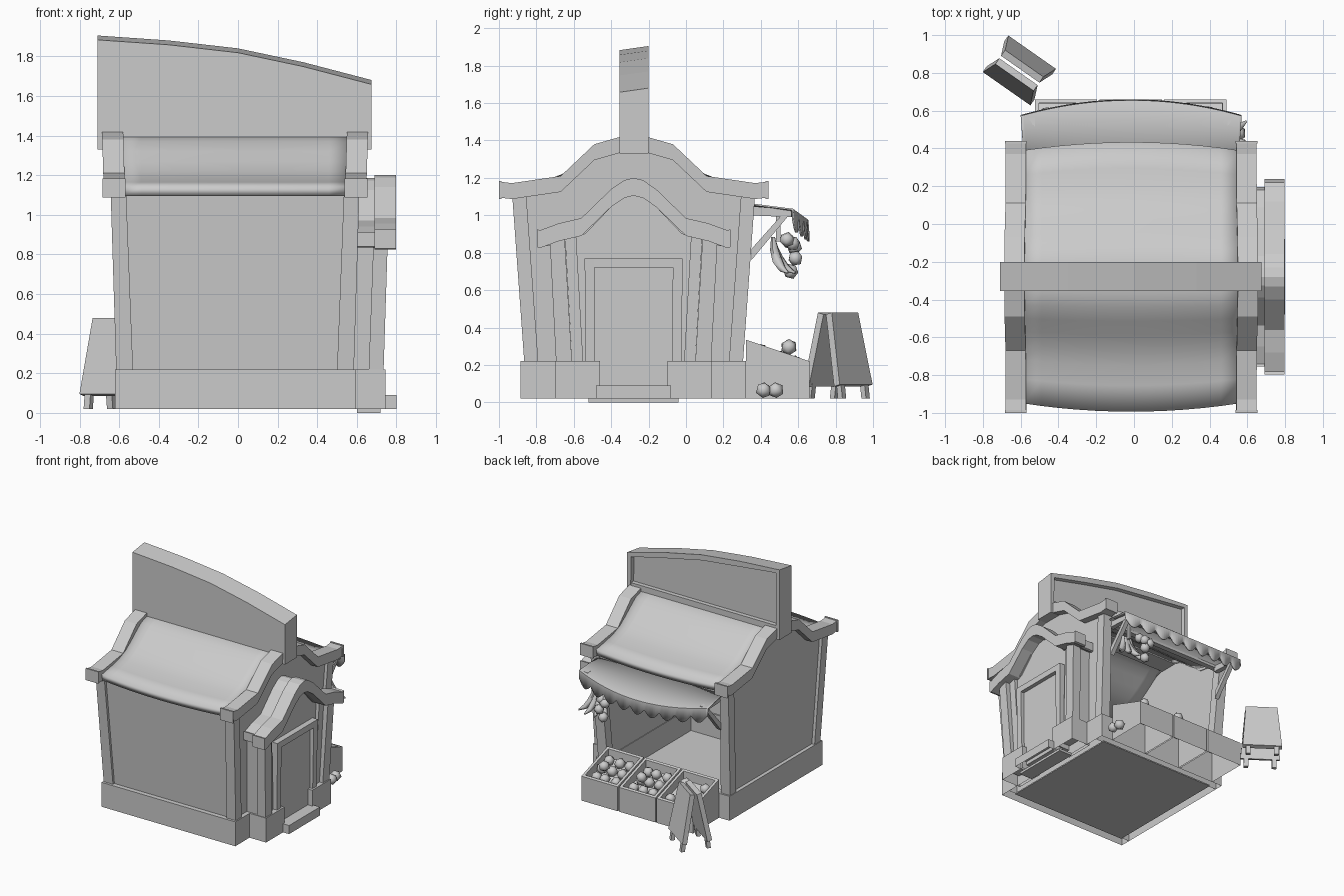
import bpy, bmesh, math, random
from mathutils import Vector, Matrix

if "Cube" in bpy.data.objects:
    bpy.data.objects.remove(bpy.data.objects["Cube"])

random.seed(4)
CX, CY = -0.015, -0.28          # centre of the house


def mesh(name, verts, faces, smooth=None):
    bm = bmesh.new()
    vs = [bm.verts.new(v) for v in verts]
    for f in faces:
        bm.faces.new([vs[i] for i in f])
    bmesh.ops.recalc_face_normals(bm, faces=bm.faces)
    me = bpy.data.meshes.new(name)
    bm.to_mesh(me)
    bm.free()
    ob = bpy.data.objects.new(name, me)
    bpy.context.collection.objects.link(ob)
    if smooth:
        bpy.ops.object.select_all(action='DESELECT')
        ob.select_set(True)
        bpy.context.view_layer.objects.active = ob
        bpy.ops.object.shade_smooth_by_angle(angle=math.radians(smooth))
    return ob


def prism(name, pts, x0, x1, fn=None):
    """Extrude a (y, z) outline from x0 to x1."""
    n = len(pts)
    v = [Vector((x, y, z)) for x in (x0, x1) for y, z in pts]
    if fn:
        v = [fn(p) for p in v]
    faces = [list(range(n)), list(range(n, 2 * n))]
    faces += [[i, (i + 1) % n, n + (i + 1) % n, n + i] for i in range(n)]
    return mesh(name, v, faces)


def frustum(name, a, b):
    """Box between two rectangles (x0, x1, y0, y1, z)."""
    v = [(r[i], r[j], r[4]) for r in (a, b) for i, j in ((0, 2), (1, 2), (1, 3), (0, 3))]
    return mesh(name, v, [(0, 1, 2, 3), (4, 5, 6, 7)] + [(i, (i + 1) % 4, 4 + (i + 1) % 4, 4 + i) for i in range(4)])


def box(name, x0, x1, y0, y1, z0, z1):
    return frustum(name, (x0, x1, y0, y1, z0), (x0, x1, y0, y1, z1))


def sheet(name, fn, nu, nv, thick, smooth):
    v = [fn(i / nu, j) for i in range(nu + 1) for j in range(nv + 1)]
    f = [(i * (nv + 1) + j, (i + 1) * (nv + 1) + j, (i + 1) * (nv + 1) + j + 1, i * (nv + 1) + j + 1)
         for i in range(nu) for j in range(nv)]
    ob = mesh(name, v, f, smooth)
    up = sum(p.normal.z * p.area for p in ob.data.polygons)
    m = ob.modifiers.new('thickness', 'SOLIDIFY')
    m.thickness, m.offset = thick, (-1 if up > 0 else 1)
    return ob


def gable(half, dz=0):
    """Mirror a half profile (distance, z) about the ridge."""
    return [(CY - d, z + dz) for d, z in reversed(half)] + [(CY + d, z + dz) for d, z in half if d > 0]


def band(name, half, drop, x0, x1, fn=None):
    return prism(name, gable(half) + gable(half, -drop)[::-1], x0, x1, fn)


def open_bottom(ob):
    """Remove the downward face so the part is hollow below."""
    bm = bmesh.new()
    bm.from_mesh(ob.data)
    bm.normal_update()
    face = min(bm.faces, key=lambda f: f.normal.z)
    bmesh.ops.delete(bm, geom=[face], context='FACES_ONLY')
    bm.to_mesh(ob.data)
    bm.free()


def recess(ob, direction, width, offset):
    bm = bmesh.new()
    bm.from_mesh(ob.data)
    bm.normal_update()
    face = max(bm.faces, key=lambda f: f.normal.dot(Vector(direction)))
    bmesh.ops.inset_region(bm, faces=[face], thickness=width)
    bmesh.ops.inset_region(bm, faces=[face], thickness=0.003)
    bmesh.ops.translate(bm, verts=face.verts, vec=offset)
    bm.to_mesh(ob.data)
    bm.free()


# hollow plinth ring and floor
for args in (('plinth_front', -0.62, 0.595, -0.885, -0.80), ('plinth_back', -0.62, 0.595, 0.25, 0.32),
             ('plinth_left', -0.62, -0.54, -0.80, 0.25), ('plinth_right', 0.515, 0.595, -0.80, 0.25)):
    open_bottom(box(*args, 0.02, 0.22))
box('floor', -0.55, 0.525, -0.81, 0.26, 0.02, 0.03)

# leaning corner posts
for sx in (-1, 1):
    for sy in (-1, 1):
        def rect(xo, xi, yo, yi, z):
            xs = sorted((CX + sx * xo, CX + sx * xi))
            ys = sorted((CY + sy * yo, CY + sy * yi))
            return (*xs, *ys, z)
        frustum('corner_post', rect(0.60, 0.515, 0.585, 0.51, 0.22), rect(0.628, 0.55, 0.65, 0.575, 1.12))

# front wall, back lintel, gable walls
frustum('front_wall', (CX - .56, CX + .56, CY - .565, CY - .53, .2), (CX - .59, CX + .59, CY - .63, CY - .59, 1.14))
box('back_lintel', CX - .57, CX + .57, 0.31, 0.355, 1.03, 1.14)
trim = [(0, 1.425), (0.07, 1.42), (0.21, 1.38), (0.39, 1.21), (0.65, 1.172), (0.72, 1.18)]
wall = gable([(0, 1.36), (0.08, 1.355), (0.21, 1.31), (0.38, 1.15), (0.61, 1.11), (0.55, 0.2)])
for s in (-1, 1):
    def lean(p):
        return Vector((CX + s * (p.x + 0.03 * (p.z - 0.22)), p.y, p.z))
    prism('gable_wall', wall, 0.535, 0.575, lean)

    def tilt(p):
        return Vector((CX + s * (p.x + 0.03 * (p.z - 1.1)), p.y, p.z))
    band('gable_trim', trim, 0.085, 0.555, 0.662, tilt)
    for e in (-1, 1):
        y = CY + e * 0.713
        box('trim_end', *sorted((CX + s * .553, CX + s * .668)), y - .007, y + .007, 1.087, 1.183)

# curved roof
roof_pts = gable([(0, 1.40), (.08, 1.392), (.15, 1.37), (.22, 1.32), (.29, 1.267), (.36, 1.22),
                  (.44, 1.188), (.54, 1.165), (.67, 1.143)])


def roof(u, j):
    t = 2 * u - 1
    y, z = roof_pts[j]
    return (CX + 0.57 * t, CY + (y - CY) * (1 + 0.065 * (1 - t * t)), z)


sheet('roof', roof, 12, len(roof_pts) - 1, 0.05, 50)

# sign board with a recessed back panel and lower rail
top = [(-0.71, 1.905), (-0.35, 1.88), (0, 1.84), (0.33, 1.77), (0.675, 1.68)]
outline = [(-0.71, 1.33)] + top + [(0.675, 1.33)]
n = len(outline)
v = [(x, -0.355, z - (0.022 if z > 1.4 else 0)) for x, z in outline] + [(x, -0.20, z) for x, z in outline]
sign = mesh('sign_board', v, [list(range(n)), list(range(n, 2 * n))] +
            [[i, (i + 1) % n, n + (i + 1) % n, n + i] for i in range(n)])
recess(sign, (0, 1, 0), 0.045, (0, -0.035, 0))
box('sign_rail', -0.68, 0.64, -0.25, -0.2, 1.34, 1.44)

# porch body, posts and plinth
porch = [(0, 1.2), (0.05, 1.188), (0.12, 1.14), (0.28, 0.985), (0.40, 0.957), (0.50, 0.92), (0.517, 0.925)]
prism('porch_wall', gable([(0, 1.13), (0.12, 1.06), (0.27, 0.92), (0.43, 0.87), (0.40, 0.1)]), 0.55, 0.69)
band('porch_trim', porch, 0.095, 0.69, 0.797)
band('porch_roof', [(d * 0.92, z - 0.015) for d, z in porch], 0.07, 0.56, 0.70)
for s in (-1, 1):
    def ys(a, b):
        return sorted((CY + s * a, CY + s * b))
    frustum('porch_post', (0.66, 0.735, *ys(0.415, 0.33), 0.22), (0.685, 0.757, *ys(0.45, 0.37), 0.90))
    frustum('porch_pilaster', (0.66, 0.705, *ys(0.33, 0.27), 0.22), (0.66, 0.72, *ys(0.37, 0.31), 0.94))
    open_bottom(box('porch_plinth', 0.57, 0.745, *ys(0.42, 0.18), 0.02, 0.22))
    frustum('door_jamb', (0.67, 0.728, *ys(0.255, 0.205), 0.09), (0.67, 0.738, *ys(0.262, 0.21), 0.77))
box('door_head', 0.67, 0.738, CY - 0.21, CY + 0.21, 0.72, 0.77)
box('door', 0.60, 0.705, CY - 0.21, CY + 0.21, 0.06, 0.72)
open_bottom(box('door_step', 0.66, 0.80, CY - 0.20, CY + 0.20, 0.02, 0.09))
box('step_base', 0.60, 0.72, CY - 0.24, CY + 0.24, 0, 0.02)


# scalloped awning
def awning(u, j):
    t = 2 * u - 1
    c = 1 - t * t
    x, y, z = CX + 0.585 * t, 0.572 + 0.083 * c, 1.035 - 0.06 * c
    if j == 0:
        return (x * 0.97, 0.34, 1.065)
    if j == 1:
        return (x, y, z)
    return (x, y + 0.005, z - 0.06 - 0.055 * abs(math.sin(math.pi * 9 * u)))


sheet('awning', awning, 72, 2, 0.01, 35)
for s in (-1, 1):
    x = CX + s * 0.53
    prism('bracket_arm', [(0.34, 1.0), (0.565, 0.99), (0.565, 1.03), (0.34, 1.05)], x - .02, x + .02)
    prism('bracket_brace', [(0.35, 0.76), (0.35, 0.82), (0.51, 1.0), (0.55, 1.0)], x - .018, x + .018)


# fruit
def fruit(x, y, z, r=0.042):
    bm = bmesh.new()
    bmesh.ops.create_icosphere(bm, subdivisions=1, radius=r * 1.05)
    me = bpy.data.meshes.new('fruit')
    bm.to_mesh(me)
    bm.free()
    me.shade_smooth()
    ob = bpy.data.objects.new('fruit', me)
    ob.location = (x, y, z)
    ob.rotation_euler = [random.uniform(0, 3) for _ in range(3)]
    bpy.context.collection.objects.link(ob)


# sloping crates, hollow below
for k in range(3):
    x0 = -0.525 + k * 0.342
    crate = prism('crate', [(0.32, 0.02), (0.66, 0.02), (0.66, 0.22), (0.32, 0.335)], x0, x0 + 0.33)
    recess(crate, (0, 0, 1), 0.03, (0, 0, -0.07))
    open_bottom(crate)
    for i in range(3):
        for j in range(3):
            if k == 0 and (i + j) % 2:
                continue
            y = 0.40 + 0.09 * j
            fruit(x0 + 0.075 + 0.089 * i + random.uniform(-.01, .01), y, 0.335 - 0.34 * (y - 0.32) - 0.04)
    if k:
        fruit(x0 + 0.2, 0.55, 0.295)
fruit(0.56, 0.415, 0.065)
fruit(0.55, 0.48, 0.065)

# hanging fruit and a bunch of bananas
for x, y, z in ((.37, .57, .85), (.40, .54, .87), (.33, .58, .83), (.38, .585, .77), (.36, .56, .70), (.34, .55, .86)):
    fruit(x, y, z, 0.04)
box('bunch_stalk', 0.455, 0.475, 0.48, 0.505, 0.86, 1.02)
R = 0.15
for k in range(4):
    turn = Matrix.Rotation(math.radians(40 + k * 32), 3, 'Z')
    verts = []
    for i, r in enumerate((0.01, 0.022, 0.027, 0.021, 0.006)):
        a = math.radians(20 * i)
        tangent_side = Vector((math.cos(a), 0, math.sin(a)))
        c = Vector((R * (1 - math.cos(a)), 0, -R * 1.3 * math.sin(a)))
        for q in range(6):
            b = q * math.pi / 3
            off = r * (math.cos(b) * tangent_side + Vector((0, math.sin(b), 0)))
            verts.append(Vector((0.50 - 0.024 * k, 0.465, 0.885)) + turn @ (c + off))
    faces = [(i * 6 + q, i * 6 + (q + 1) % 6, i * 6 + 6 + (q + 1) % 6, i * 6 + 6 + q) for i in range(4) for q in range(6)]
    mesh('banana', verts, faces + [range(6), range(24, 30)], 60)

# folding pavement board
place = Matrix.Translation((-0.607, 0.813, 0)) @ Matrix.Rotation(math.radians(-35), 4, 'Z')


def taper(p):
    return Vector((p.x * (1 - 0.2 * (p.z - 0.09) / 0.39), p.y, p.z))


for s in (-1, 1):
    parts = [prism('board_panel', [(s * .118, .095), (s * .082, .085), (s * .008, .47), (s * .045, .48)], -.154, .154, taper)]
    for x in (-0.11, 0.11):
        parts.append(prism('board_leg', [(s * .118, .02), (s * .088, .02), (s * .078, .10), (s * .108, .10)],
                           x - .018, x + .018))
    for p in parts:
        p.matrix_world = place
